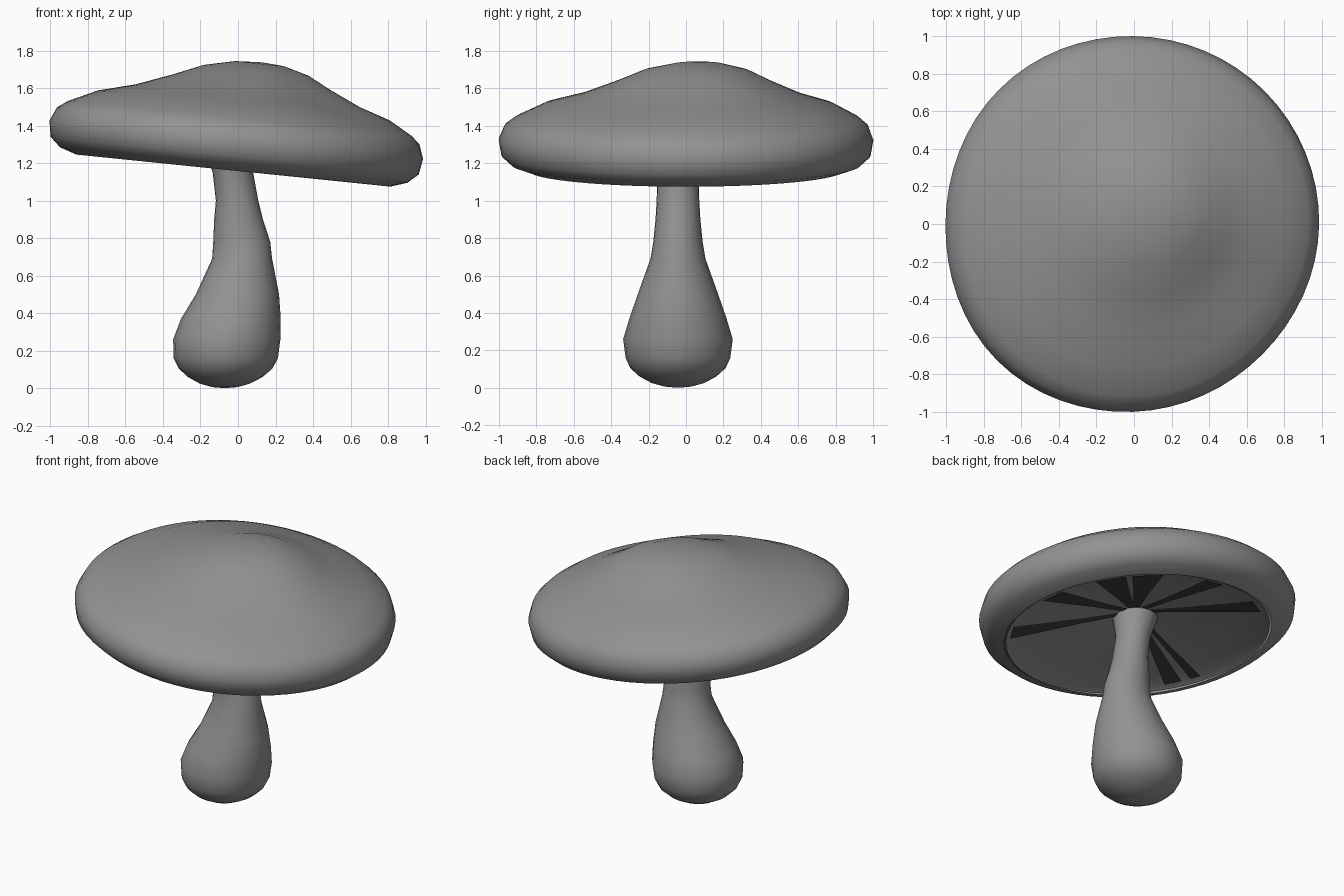
import bpy, bmesh, math
from mathutils import Matrix, Vector

if "Cube" in bpy.data.objects:
    bpy.data.objects.remove(bpy.data.objects["Cube"])

def grey(name, v):
    m = bpy.data.materials.new(name)
    m.diffuse_color = (v, v, v, 1)
    m.use_nodes = True
    m.node_tree.nodes["Principled BSDF"].inputs["Base Color"].default_value = m.diffuse_color
    return m

BODY, DARK = grey("mid_grey", 0.29), grey("dark_grey", 0.05)

def finish(name, bm, mat):
    me = bpy.data.meshes.new(name)
    bm.to_mesh(me)
    bm.free()
    me.materials.append(mat)
    ob = bpy.data.objects.new(name, me)
    bpy.context.collection.objects.link(ob)
    bpy.context.view_layer.objects.active = ob
    ob.select_set(True)
    bpy.ops.object.shade_smooth_by_angle(angle=math.radians(50))
    ob.select_set(False)

def loft(name, rings, cap_start=None, cap_end=None, flip=False):
    """Skin closed rings of points, optionally closing the ends with a pole."""
    bm = bmesh.new()
    loops = [[bm.verts.new(p) for p in ring] for ring in rings]
    n = len(loops[0])
    for a, b in zip(loops, loops[1:]):
        for i in range(n):
            j = (i + 1) % n
            bm.faces.new((a[i], a[j], b[j], b[i]))
    for pole, ring, rev in ((cap_start, loops[0], True), (cap_end, loops[-1], False)):
        if pole is not None:
            p = bm.verts.new(pole)
            for i in range(n):
                q = (ring[i], ring[(i + 1) % n], p)
                bm.faces.new(q[::-1] if rev else q)
    if flip:
        bmesh.ops.reverse_faces(bm, faces=bm.faces)
    finish(name, bm, BODY)

# Tilted frame of the cap, origin at the centre of the lower rim
tilt = Matrix.Translation((-0.022, 0, 1.16)) @ Matrix.Rotation(math.radians(5.83), 4, 'Y')
SEG = 64

def lobe(a, deg):
    return max(0, math.cos(a - math.radians(deg))) ** 6

def cap_point(r, h, a, outer=True):
    k = (1 - r) if outer and h > 0.2 else 0
    # outline is slightly uneven
    s = r * (1 + .03 * lobe(a, 225) + .015 * lobe(a, 135) - .018 * lobe(a, 315)) if outer else r
    x, y = s * math.cos(a) + 0.09 * k, s * math.sin(a) + 0.075 * k
    # slight hollow on the front right shoulder
    d = 0.02 * math.exp(-((x - 0.42) ** 2 + (y + 0.34) ** 2) / 0.05) if k else 0
    return tilt @ Vector((x, y, h - d))

def cap_ring(r, h, outer=True):
    return [cap_point(r, h, 2 * math.pi * i / SEG, outer) for i in range(SEG)]

# Cap: domed top with a rolled rim; wound from rim up to the crown
profile = [(.84, 0), (.93, .03), (.985, .08), (1.0, .165), (.97, .24), (.92, .28),
           (.78, .352), (.6, .405), (.42, .48), (.28, .545), (.13, .582)]
loft("cap", [cap_ring(r, h) for r, h in profile], cap_end=tilt @ Vector((.09, .075, .59)))

# Gill surface: shallow hollow cone under the cap, facing down
UNDER = [(.84, 0), (.8, .02), (.6, .055), (.35, .1), (.1, .145)]
loft("gill_underside", [cap_ring(r, h, False) for r, h in UNDER], flip=True)

# Gill folds: thin dark radial strips just below the underside
bm = bmesh.new()
for deg, half in ((202, 2.5), (213, 4), (122, 6), (328, 6), (8, 6), (38, 7), (55, 7), (88, 5)):
    prev = None
    for r, h in UNDER[1:]:
        w = half if r > .2 else 12
        pair = [bm.verts.new(cap_point(r, h - .006, math.radians(deg + s * w), False)) for s in (-1, 1)]
        if prev:
            bm.faces.new((prev[0], pair[0], pair[1], prev[1]))
        prev = pair
bm.normal_update()
bmesh.ops.reverse_faces(bm, faces=[f for f in bm.faces if f.normal.z > 0])
finish("gill_folds", bm, DARK)

# Stem: bulbous foot, bent neck, flared top  (z, centre x, radius x, radius y)
stem = [(.006, -.07, .07, .07), (.025, -.07, .135, .14), (.06, -.068, .2, .205),
        (.105, -.066, .25, .255), (.16, -.065, .278, .28), (.26, -.06, .286, .293),
        (.37, -.038, .266, .26), (.5, -.003, .222, .215), (.69, .022, .16, .147),
        (.78, .02, .152, .132), (.9, .003, .13, .12), (1.0, -.005, .113, .114),
        (1.15, -.027, .108, .11), (1.22, -.035, .122, .125), (1.3, -.045, .142, .142)]
N = 24
rings = [[(cx + rx * math.cos(2 * math.pi * i / N), -.043 + ry * math.sin(2 * math.pi * i / N), z)
          for i in range(N)] for z, cx, rx, ry in stem]
loft("stem", rings, cap_start=(-.07, -.043, 0), cap_end=(-.045, -.043, 1.3))
